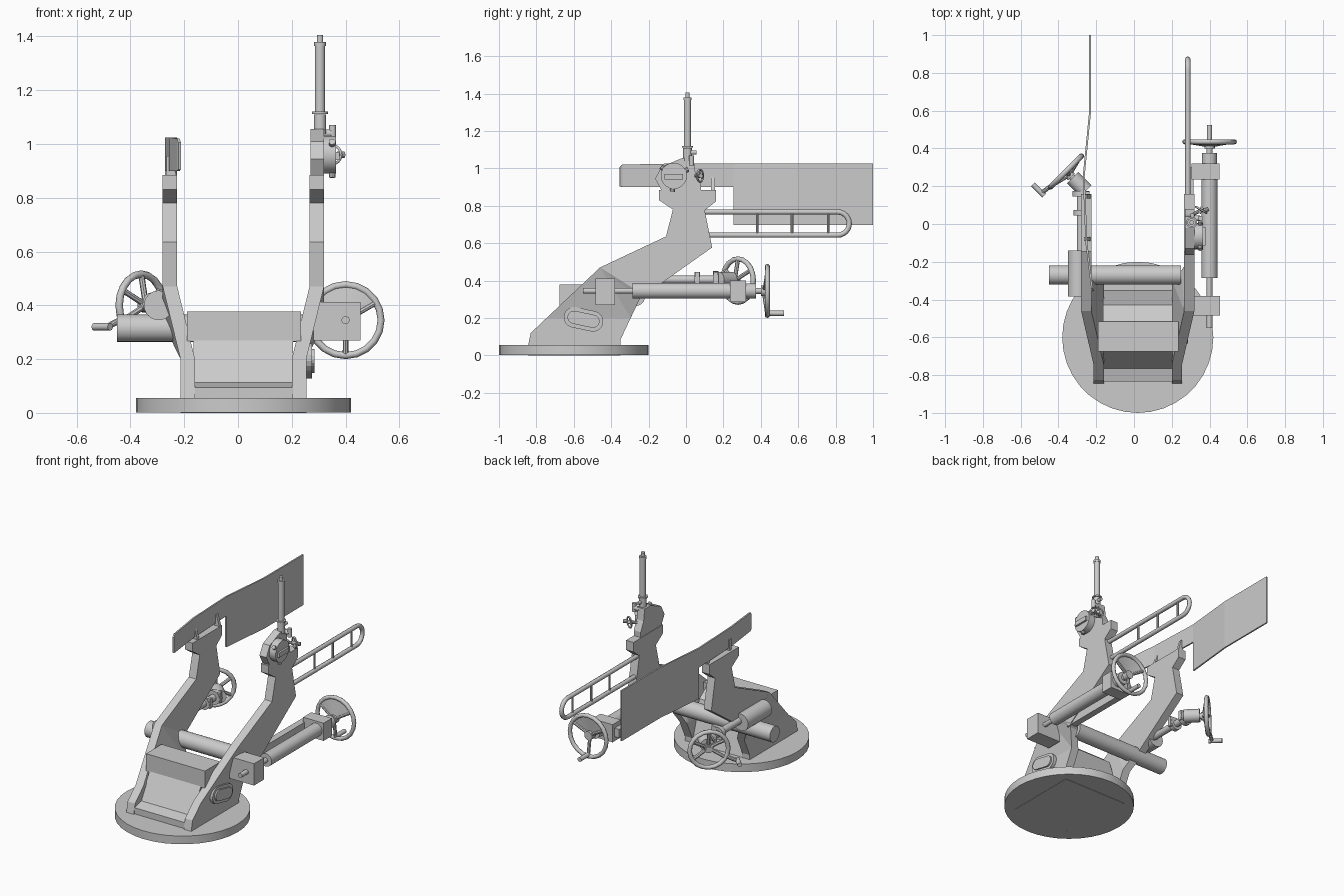
import bpy, bmesh, math
from mathutils import Vector, Matrix

if "Cube" in bpy.data.objects:
    bpy.data.objects.remove(bpy.data.objects["Cube"])

CX = 0.02  # centre line of the carriage


def finish(name, bm, smooth=False):
    bmesh.ops.recalc_face_normals(bm, faces=bm.faces[:])
    me = bpy.data.meshes.new(name)
    bm.to_mesh(me)
    bm.free()
    ob = bpy.data.objects.new(name, me)
    bpy.context.collection.objects.link(ob)
    if smooth:
        bpy.ops.object.select_all(action='DESELECT')
        bpy.context.view_layer.objects.active = ob
        ob.select_set(True)
        bpy.ops.object.shade_smooth_by_angle(angle=math.radians(35))
    return ob


def prism_bm(pts, x0, x1):
    """Extrude a (y, z) profile along x."""
    bm = bmesh.new()
    f = bm.faces.new([bm.verts.new((x0, y, z)) for y, z in pts])
    r = bmesh.ops.extrude_face_region(bm, geom=[f])
    for v in r['geom']:
        if isinstance(v, bmesh.types.BMVert):
            v.co.x = x1
    return bm


def prism(name, pts, x0, x1):
    return finish(name, prism_bm(pts, x0, x1))


def box(name, x0, x1, y0, y1, z0, z1):
    return prism(name, [(y0, z0), (y1, z0), (y1, z1), (y0, z1)], x0, x1)


def cyl(name, p0, p1, r, n=20):
    p0, p1 = Vector(p0), Vector(p1)
    d = p1 - p0
    m = Matrix.Translation((p0 + p1) / 2) @ d.to_track_quat('Z', 'Y').to_matrix().to_4x4()
    bm = bmesh.new()
    bmesh.ops.create_cone(bm, cap_ends=True, segments=n, radius1=r, radius2=r,
                          depth=d.length, matrix=m)
    return finish(name, bm, True)


def tube(name, pts, r, cyclic=False):
    """Round bar along a path."""
    cu = bpy.data.curves.new(name, 'CURVE')
    cu.dimensions = '3D'
    cu.bevel_depth, cu.bevel_resolution, cu.use_fill_caps = r, 2, True
    sp = cu.splines.new('POLY')
    sp.points.add(len(pts) - 1)
    for p, c in zip(sp.points, pts):
        p.co = (*c, 1)
    sp.use_cyclic_u = cyclic
    ob = bpy.data.objects.new(name, cu)
    bpy.context.collection.objects.link(ob)
    bpy.ops.object.select_all(action='DESELECT')
    bpy.context.view_layer.objects.active = ob
    ob.select_set(True)
    bpy.ops.object.convert(target='MESH')
    bpy.ops.object.shade_smooth_by_angle(angle=math.radians(50))


def wheel(name, c, n, r, minor, dish, angles, hub):
    """Spoked handwheel facing along n."""
    c, n = Vector(c), Vector(n).normalized()
    s = Vector((0, 0, 1)).cross(n)

    def at(a, rad=r):
        return c + s * (rad * math.cos(a)) + Vector((0, 0, rad * math.sin(a)))
    tube(name + "_rim", [at(i * math.tau / 20, r - minor) for i in range(20)], minor, True)
    cyl(name + "_hub", c - n * (dish + 0.015), c - n * (dish - 0.02), hub)
    for a in angles:
        cyl(name + "_spoke", c - n * dish, at(math.radians(a), r - minor), minor * 0.8, 8)
    return at


def stadium(cy, cz, hl, hr, tilt):
    pts = []
    for side in (0, 1):
        for i in range(9):
            a = -math.pi / 2 + i * math.pi / 8 + side * math.pi
            y = (hl - hr) * (1 - 2 * side) + hr * math.cos(a)
            z = hr * math.sin(a)
            pts.append((cy + y * math.cos(tilt) - z * math.sin(tilt),
                        cz + y * math.sin(tilt) + z * math.cos(tilt)))
    return pts


# Turntable
cyl("turntable", (CX, -0.6, 0.002), (CX, -0.6, 0.055), 0.4, 36)

# Cheeks, splayed outward between a low level line and a line square to the arm
cheek = [(-0.845, 0), (-0.845, 0.05), (-0.83, 0.12), (-0.46, 0.47), (-0.107, 0.636),
         (-0.07, 0.78), (-0.145, 0.83), (-0.145, 0.885), (0.16, 0.885), (0.16, 0.823),
         (0.10, 0.775), (0.14, 0.577), (-0.246, 0.305), (-0.35, 0.085), (-0.35, 0)]
for side, label in ((1, "right"), (-1, "left")):
    bm = prism_bm(cheek, 0, 0.054)
    for co, no in (((0, 0, 0.2), (0, 0, 1)), ((0, -0.46, 0.47), (0, 0.625, 1))):
        bmesh.ops.bisect_plane(bm, geom=bm.verts[:] + bm.edges[:] + bm.faces[:],
                               plane_co=co, plane_no=no)
    for v in bm.verts:
        top = 0.47 - 0.625 * (v.co.y + 0.46)
        t = 0 if v.co.z < 0.201 else 1 if v.co.z > top - 0.001 else (v.co.z - 0.2) / (top - 0.2)
        v.co.x = CX + side * (v.co.x + 0.18 + 0.066 * t)
    bmesh.ops.triangulate(bm, faces=[f for f in bm.faces if len(f.verts) > 4])
    finish(label + "_cheek", bm)

# Central box and sloping body between the cheeks
box("transom_box", -0.19, 0.235, -0.675, -0.515, 0.265, 0.378)
prism("transom_body", [(-0.835, 0), (-0.835, 0.095), (-0.765, 0.113), (-0.675, 0.27),
                       (-0.515, 0.37), (-0.43, 0.31), (-0.35, 0.05), (-0.35, 0)], -0.165, 0.205)

# Cross shaft with worm housing lying along the drive shaft
cyl("cross_shaft", (-0.45, -0.27, 0.315), (0.25, -0.27, 0.315), 0.051, 24)
cyl("worm_housing", (-0.295, -0.385, 0.4), (-0.295, -0.14, 0.4), 0.055, 24)

# Left training gear: drive shaft, collars and angled handwheel
cyl("drive_shaft", (-0.28, -0.2, 0.405), (-0.28, 0.19, 0.405), 0.022)
for y, r in ((0.06, 0.04), (0.16, 0.045)):
    cyl("shaft_collar", (-0.28, y - 0.015, 0.405), (-0.28, y + 0.015, 0.405), r)
    box("collar_bracket", -0.285, -0.235, y - 0.012, y + 0.012, 0.38, 0.445)
cyl("angle_gearbox", (-0.255, 0.175, 0.405), (-0.325, 0.245, 0.405), 0.042)
cyl("angle_shaft", (-0.26, 0.18, 0.4), (-0.36, 0.28, 0.4), 0.018)
wheel("training_wheel", (-0.36, 0.278, 0.4), (-1, 1, 0), 0.13, 0.014, 0.025,
      (30, 90, 150, 210, 330), 0.026)
cyl("training_crank", (-0.43, 0.208, 0.35), (-0.49, 0.165, 0.318), 0.012, 10)
cyl("training_handle", (-0.475, 0.15, 0.32), (-0.535, 0.21, 0.32), 0.014, 12)

# Right elevating screw: rod, tube, blocks and support arm
ex, ez = 0.40, 0.345
cyl("screw_rod", (ex, -0.55, ez), (ex, -0.25, ez), 0.015)
cyl("screw_tube", (ex, -0.285, ez), (ex, 0.25, ez), 0.042, 24)
cyl("screw_collar", (ex, 0.3, ez), (ex, 0.375, ez), 0.04, 24)
cyl("wheel_shaft", (ex, 0.37, ez), (ex, 0.43, ez), 0.016)
box("front_block", 0.28, 0.455, -0.485, -0.38, 0.27, 0.412)
box("rear_block", 0.305, 0.452, 0.235, 0.32, 0.285, 0.4)
box("support_arm", 0.272, 0.315, -0.27, 0.3, 0.315, 0.37)

# Elevating handwheel with one webbed sector
at = wheel("elevating_wheel", (ex, 0.435, ez), (0, 1, 0), 0.145, 0.013, 0.02, (30, 150, 270), 0.028)
bm = bmesh.new()
hub = bm.verts.new((ex, 0.415, ez))
arc = [bm.verts.new(at(math.radians(30 + 12 * i), 0.135)) for i in range(11)]
for a, b in zip(arc, arc[1:]):
    bm.faces.new((hub, a, b))
web = finish("wheel_web", bm)
web.modifiers.new("thickness", 'SOLIDIFY').thickness = 0.006
cyl("elevating_handle", (ex, 0.43, 0.225), (ex, 0.525, 0.225), 0.014, 12)

# Guard rail loop with uprights
loop = [(0.285, 0.08, 0.767), (0.285, 0.81, 0.767)]
for i in range(1, 12):
    a = math.pi / 2 - i * math.pi / 12
    loop.append((0.285, 0.81 + 0.063 * math.cos(a), 0.705 + 0.062 * math.sin(a)))
loop += [(0.285, 0.81, 0.643), (0.285, 0.08, 0.643)]
tube("guard_rail", loop, 0.014)
for y in (0.38, 0.567, 0.76):
    cyl("rail_upright", (0.285, y, 0.643), (0.285, y, 0.767), 0.007, 8)

# Left shield plate, following a bent plan path
bm = bmesh.new()
path = [(-0.355, -0.217, 0.905, 1.005), (-0.34, -0.222, 0.9, 1.02), (-0.1, -0.252, 0.9, 1.025),
        (0.255, -0.266, 0.9, 1.025), (0.255, -0.266, 0.697, 0.9),
        (0.6, -0.232, 0.697, 1.025), (1.0, -0.232, 0.697, 1.025)]
cols = [(bm.verts.new((x, y, a)), bm.verts.new((x, y, b))) for y, x, a, b in path]
for i in (0, 1, 2, 5):
    bm.faces.new((cols[i][0], cols[i + 1][0], cols[i + 1][1], cols[i][1]))
bm.faces.new((cols[4][0], cols[5][0], cols[5][1], cols[3][1], cols[4][1]))
bmesh.ops.remove_doubles(bm, verts=bm.verts[:], dist=0.0005)
shield = finish("shield_plate", bm)
sol = shield.modifiers.new("thickness", 'SOLIDIFY')
sol.thickness, sol.offset = 0.01, 0

# Fins holding the shield on the left cheek
for y in (-0.07, 0.135):
    bm = bmesh.new()
    bm.faces.new([bm.verts.new((x, y, z)) for x, z in
                  ((-0.265, 0.88), (-0.228, 0.88), (-0.25, 0.955), (-0.265, 0.955))])
    fin = finish("shield_fin", bm)
    fin.modifiers.new("thickness", 'SOLIDIFY').thickness = 0.02

# Oval hatch on the right cheek: rim and inner cover
tilt = math.radians(-12)
prism("hatch_rim", stadium(-0.548, 0.193, 0.107, 0.055, tilt), 0.24, 0.275)
prism("hatch_cover", stadium(-0.548, 0.193, 0.087, 0.035, tilt), 0.25, 0.285)

# Sight bracket and drum
prism("sight_bracket", [(-0.13, 0.88), (-0.165, 0.945), (-0.13, 1.01), (-0.02, 1.055),
                        (0.04, 1.055), (0.05, 0.98), (0.08, 0.92), (0.08, 0.88)], 0.27, 0.32)
cyl("sight_drum", (0.31, -0.065, 0.96), (0.365, -0.065, 0.96), 0.07, 20)
box("sight_slot_box", 0.36, 0.378, -0.115, -0.015, 0.94, 0.97)
for a in (25, 145, 265):
    c, s = math.cos(math.radians(a)), math.sin(math.radians(a))
    cyl("drum_lug", (0.35, -0.065 + 0.06 * c, 0.96 + 0.06 * s),
        (0.35, -0.065 + 0.085 * c, 0.96 + 0.085 * s), 0.013, 10)

# Sight adjusting wheel and knobs
cyl("sight_wheel_shaft", (0.31, 0.05, 0.96), (0.35, 0.07, 0.96), 0.01, 10)
wheel("sight_wheel", (0.355, 0.075, 0.96), (0.6, 1, 0), 0.038, 0.005, 0.005, (90, 210, 330), 0.01)
cyl("sight_handle", (0.37, 0.07, 0.96), (0.395, 0.08, 0.96), 0.012, 10)
cyl("sight_knob_arm", (0.31, 0.03, 1.04), (0.35, 0.03, 1.04), 0.014, 12)
cyl("sight_knob", (0.352, 0.03, 1.015), (0.352, 0.03, 1.07), 0.013, 12)
cyl("eyepiece", (0.31, 0.0, 1.085), (0.31, 0.055, 1.085), 0.011, 12)

# Periscope mast: stacked cylinders
for z0, z1, r in ((1.04, 1.11, 0.023), (1.112, 1.12, 0.03), (1.12, 1.375, 0.019),
                  (1.365, 1.38, 0.022), (1.38, 1.405, 0.012)):
    cyl("periscope_section", (0.305, 0.008, z0), (0.305, 0.008, z1), r, 16)
